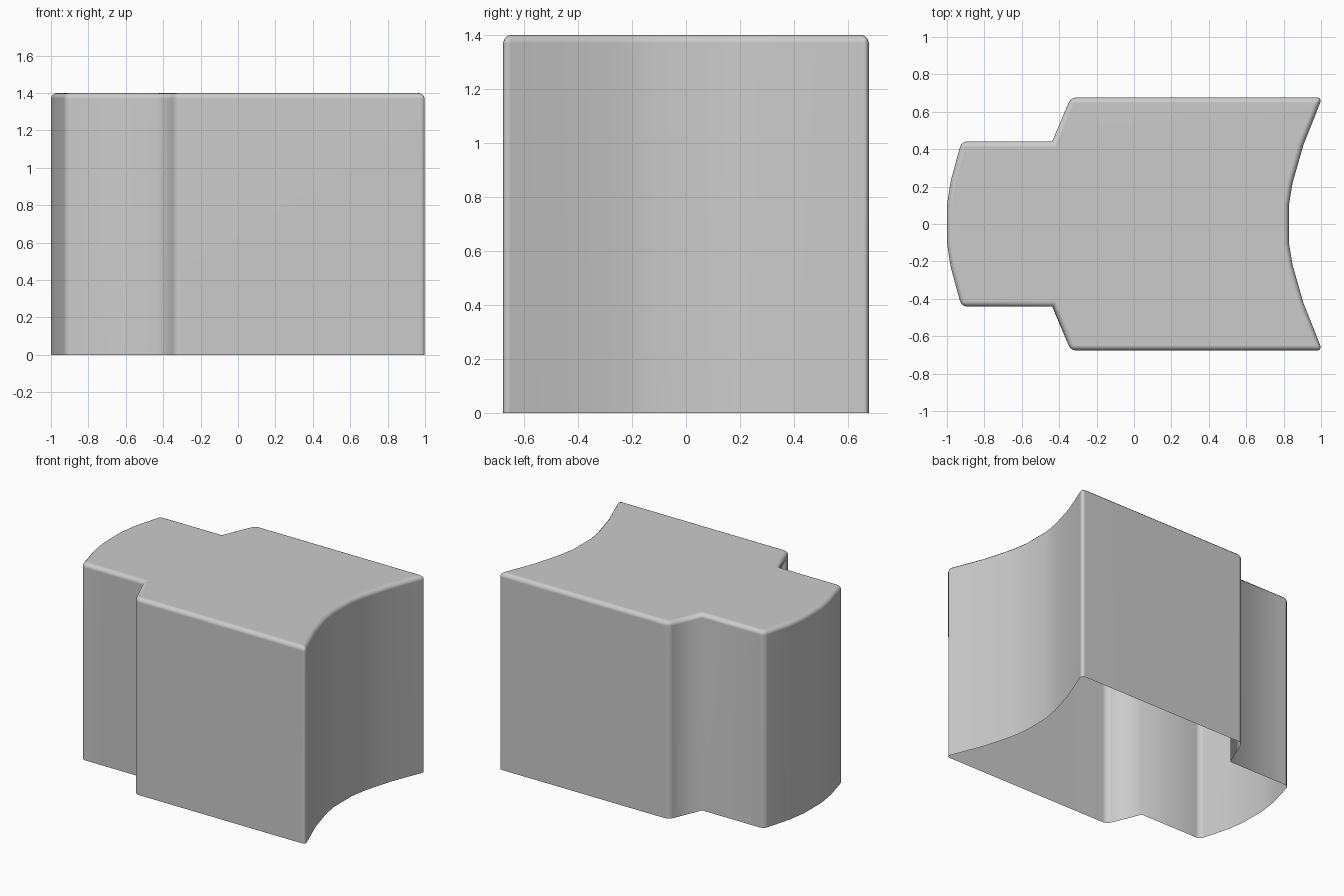
import bpy
import bmesh

if "Cube" in bpy.data.objects:
    bpy.data.objects.remove(bpy.data.objects["Cube"])

HEIGHT = 1.4
BEVEL = 0.03

# Half outline seen from above (y >= 0), from the bulged end to the hollow end
half = [(-1.0, 0.10), (-0.98, 0.23), (-0.922, 0.442), (-0.437, 0.442),
        (-0.338, 0.677), (1.007, 0.677), (0.905, 0.42), (0.848, 0.22), (0.828, 0.10)]
CORNERS = {2, 4, 5}          # outward corners that are rounded
outline = half + [(x, -y) for x, y in reversed(half)]
n = len(outline)
rounded = CORNERS | {n - 1 - i for i in CORNERS}

# Open-bottomed shell: a top face and a ring of walls
bm = bmesh.new()
top = [bm.verts.new((x, y, HEIGHT)) for x, y in outline]
base = [bm.verts.new((x, y, 0)) for x, y in outline]
cap = bm.faces.new(top)
for i in range(n):
    j = (i + 1) % n
    bm.faces.new((top[i], base[i], base[j], top[j]))
bmesh.ops.recalc_face_normals(bm, faces=bm.faces)
bm.normal_update()
if cap.normal.z < 0:
    bmesh.ops.reverse_faces(bm, faces=bm.faces)

# Round the top rim and the outward upright corners
edges = list(cap.edges) + [bm.edges.get((top[i], base[i])) for i in rounded]
bmesh.ops.bevel(bm, geom=edges, offset=BEVEL, offset_type='OFFSET',
                segments=3, profile=0.5, affect='EDGES', clamp_overlap=True)

for f in bm.faces:
    f.smooth = True
mesh = bpy.data.meshes.new("shell_block")
bm.to_mesh(mesh)
bm.free()
block = bpy.data.objects.new("shell_block", mesh)
bpy.context.collection.objects.link(block)

# Keep the broad faces flat-looking while the rounded edges stay smooth
weighted = block.modifiers.new("weighted_normals", 'WEIGHTED_NORMAL')
weighted.keep_sharp = True
